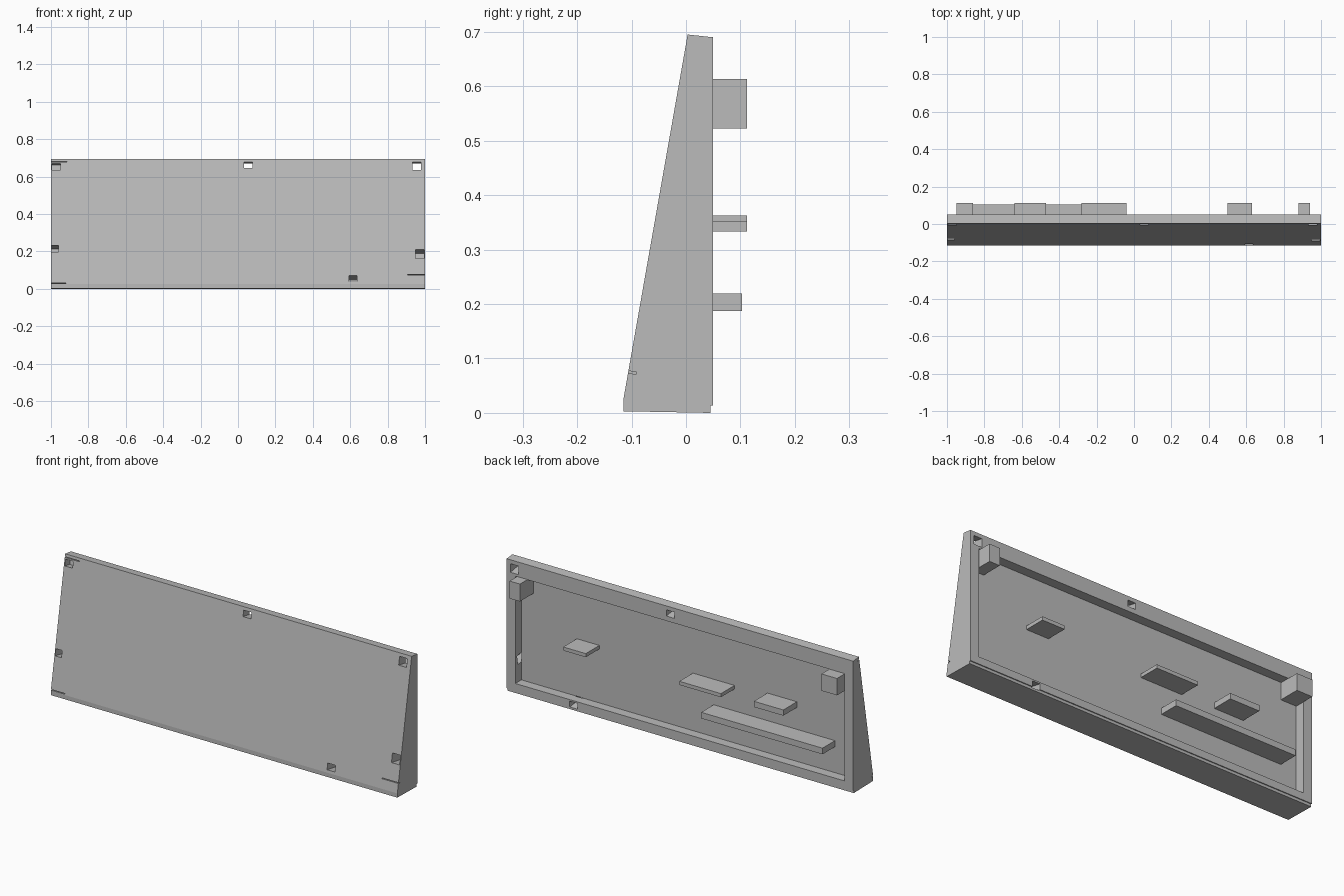
import bpy
import bmesh
import math
from mathutils import Matrix

if "Cube" in bpy.data.objects:
    bpy.data.objects.remove(bpy.data.objects["Cube"], do_unlink=True)

# Single grey plastic colour
GREY = (0.5, 0.5, 0.5, 1.0)
grey = bpy.data.materials.new("plain grey")
grey.use_nodes = True
grey.diffuse_color = GREY
grey.node_tree.nodes["Principled BSDF"].inputs["Base Color"].default_value = GREY

TILT = -math.atan(0.118 / 0.67)   # holes run square to the sloping front


def finish(name, bm):
    bmesh.ops.recalc_face_normals(bm, faces=bm.faces)
    mesh = bpy.data.meshes.new(name)
    bm.to_mesh(mesh)
    bm.free()
    mesh.materials.append(grey)
    obj = bpy.data.objects.new(name, mesh)
    bpy.context.collection.objects.link(obj)
    return obj


def box(name, x, y, z, tilt=0.0):
    """Box between pairs of limits, optionally tilted about its front centre."""
    bm = bmesh.new()
    bmesh.ops.create_cube(bm, size=1)
    size = [b - a for a, b in (x, y, z)]
    middle = (sum(x) / 2, y[0], sum(z) / 2)
    bm.transform(Matrix.Translation(middle) @ Matrix.Rotation(tilt, 4, "X")
                 @ Matrix.Translation((0, size[1] / 2, 0))
                 @ Matrix.Diagonal((*size, 1)))
    return finish(name, bm)


def cut(target, cutter):
    cutter.hide_render = True
    mod = target.modifiers.new("cut", "BOOLEAN")
    mod.operation = "DIFFERENCE"
    mod.solver = "EXACT"
    mod.object = cutter
    bpy.context.view_layer.objects.active = target
    bpy.ops.object.modifier_apply(modifier=mod.name)
    bpy.data.objects.remove(cutter, do_unlink=True)


def front_y(z):
    return -0.115 + max(z - 0.025, 0) * 0.118 / 0.67


# Wedge-shaped panel, extruded sideways from its profile
profile = [(-0.115, 0.003), (0.045, 0), (0.045, 0.014), (0.05, 0.014),
           (0.05, 0.69), (0.003, 0.695), (-0.115, 0.025)]
bm = bmesh.new()
face = bm.faces.new([bm.verts.new((-1, y, z)) for y, z in profile])
ends = bmesh.ops.extrude_face_region(bm, geom=[face])["geom"]
bmesh.ops.translate(bm, vec=(2, 0, 0),
                    verts=[v for v in ends if isinstance(v, bmesh.types.BMVert)])
panel = finish("wedge_panel", bm)

# Shallow recess in the back
cut(panel, box("recess_cutter", (-0.95, 0.95), (0.0, 0.1), (0.052, 0.612)))

# Square holes and blind pockets: centre x, width, low z, high z, depth
holes = [(0.055, 0.045, 0.65, 0.682, 0.2), (0.955, 0.045, 0.638, 0.682, 0.2),
         (0.615, 0.045, 0.042, 0.075, 0.3), (-0.972, 0.044, 0.64, 0.674, 0.04),
         (-0.978, 0.036, 0.2, 0.236, 0.11), (0.972, 0.046, 0.166, 0.214, 0.12)]
for x, width, low, high, depth in holes:
    start = front_y((low + high) / 2) - 0.02
    cut(panel, box("hole_cutter", (x - width / 2, x + width / 2),
                   (start, start + depth + 0.02), (low, high), TILT))

# Hairline slits near the corners of the front
for x0, x1, z in [(-1.01, -0.915, 0.681), (-1.01, -0.92, 0.032), (0.905, 1.01, 0.077)]:
    start = front_y(z) - 0.01
    cut(panel, box("slit_cutter", (x0, x1), (start, start + 0.025),
                   (z - 0.002, z + 0.002), TILT))

# Corner blocks and ledges standing on the recess floor
blocks = [("left_corner_block", (0.88, 0.94), 0.112, (0.522, 0.613)),
          ("right_corner_block", (-0.95, -0.86), 0.112, (0.522, 0.61)),
          ("left_ledge", (0.5, 0.63), 0.112, (0.333, 0.352)),
          ("middle_ledge", (-0.28, -0.04), 0.112, (0.333, 0.352)),
          ("right_ledge", (-0.64, -0.47), 0.112, (0.333, 0.363)),
          ("long_ledge", (-0.86, -0.16), 0.103, (0.187, 0.219))]
for name, x, back, z in blocks:
    box(name, x, (-0.002, back), z)
